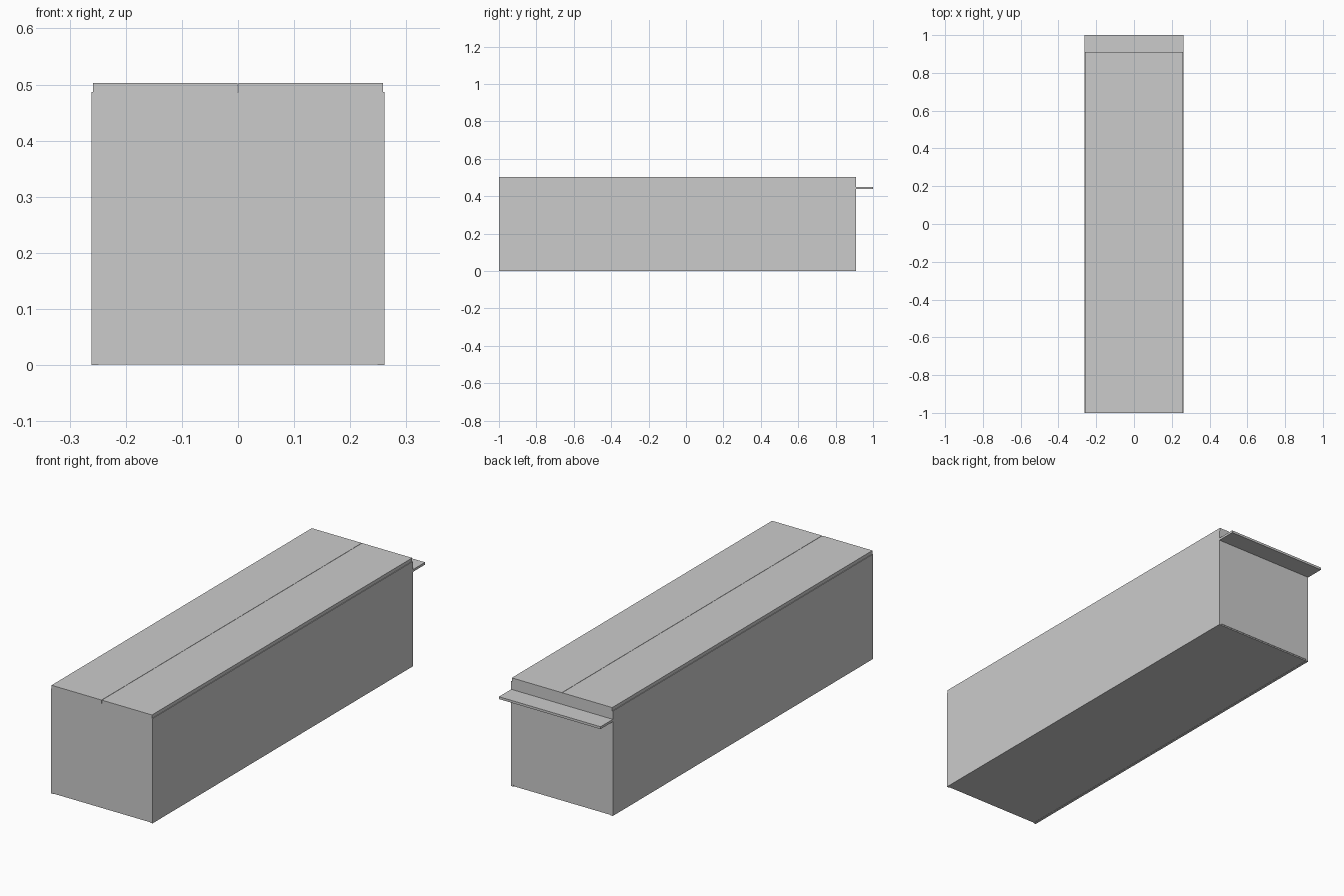
import bpy, bmesh
from mathutils import Vector

if "Cube" in bpy.data.objects:
    bpy.data.objects.remove(bpy.data.objects["Cube"])


def box(name, lo, hi):
    lo, hi = Vector(lo), Vector(hi)
    bm = bmesh.new()
    bmesh.ops.create_cube(bm, size=1)
    for v in bm.verts:
        v.co = Vector([(lo[i] + hi[i]) / 2 + v.co[i] * (hi[i] - lo[i]) for i in range(3)])
    mesh = bpy.data.meshes.new(name)
    bm.to_mesh(mesh)
    bm.free()
    obj = bpy.data.objects.new(name, mesh)
    bpy.context.collection.objects.link(obj)
    return obj


W, T = 0.261, 0.012            # half width, wall thickness
FRONT, BACK = -1.0, 0.91
RIM, LID_TOP = 0.487, 0.503
IN = W - T

# side walls and lid halves, left and right
for side, s in (("left", -1), ("right", 1)):
    x0, x1 = sorted((s * IN, s * W))
    box(side + "_wall", (x0, FRONT, 0), (x1, BACK, RIM))
    x0, x1 = sorted((s * 0.0008, s * 0.258))
    box(side + "_lid", (x0, FRONT, RIM), (x1, BACK, LID_TOP))

# end walls, lifted slightly above the side wall feet
box("front_wall", (-IN, FRONT, 0.007), (IN, FRONT + T, RIM))
box("back_wall", (-IN, BACK - T, 0.007), (IN, BACK, RIM))

# floor panel between the side walls
box("floor", (-IN, FRONT + 0.002, 0.001), (IN, BACK - 0.002, 0.007))

# ledge on the back
box("back_ledge", (-W, BACK, 0.438), (W, 1.0, 0.449))
